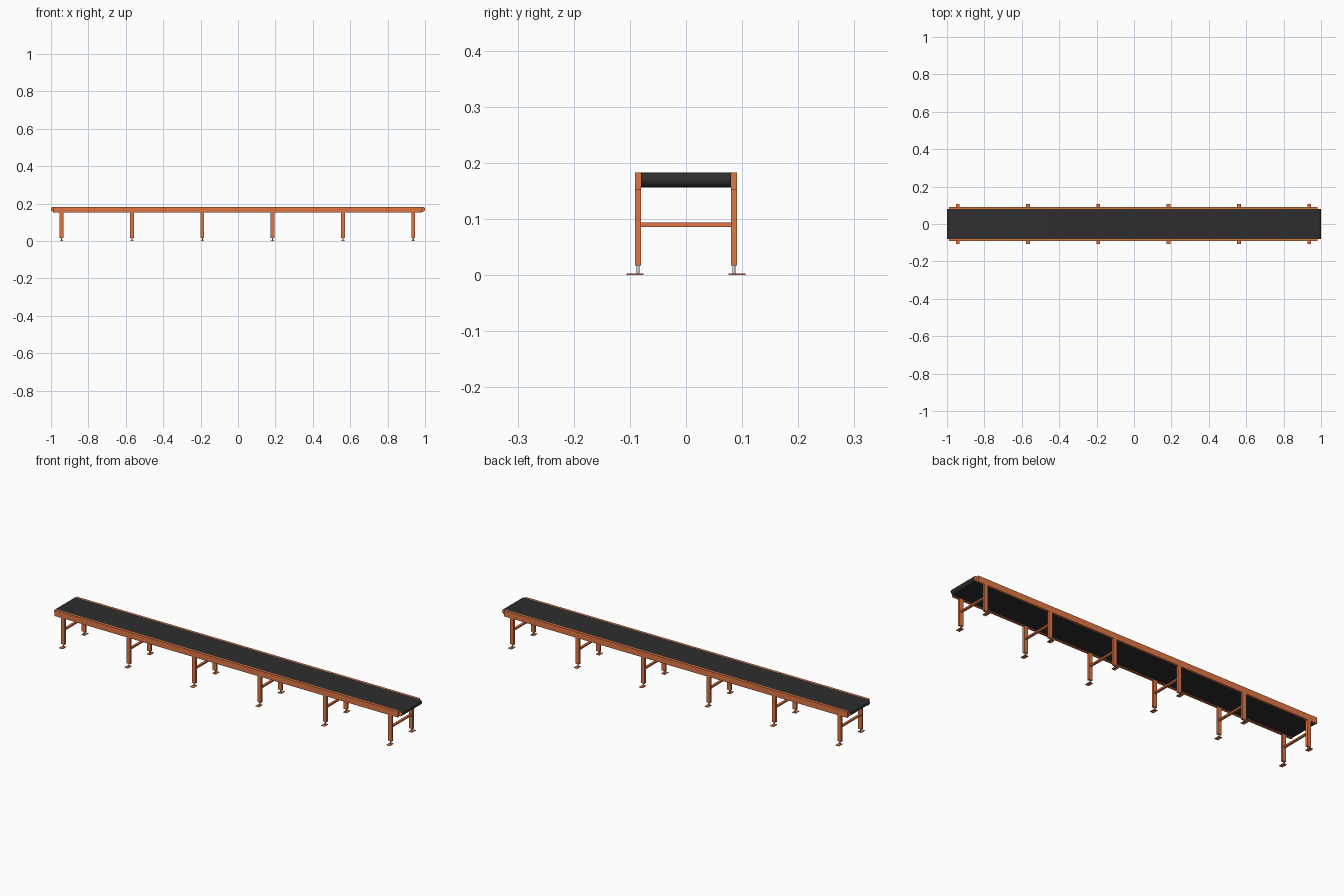
import bpy, bmesh
from math import pi, sin, cos, radians

if "Cube" in bpy.data.objects:
    bpy.data.objects.remove(bpy.data.objects["Cube"])


def material(name, color):
    m = bpy.data.materials.new(name)
    m.diffuse_color = (*color, 1)
    m.use_nodes = True
    m.node_tree.nodes["Principled BSDF"].inputs["Base Color"].default_value = m.diffuse_color
    return m


ORANGE = material("orange_paint", (0.75, 0.18, 0.06))
RUBBER = material("black_rubber", (0.027, 0.027, 0.027))


def box(name, x, y, z, mat=ORANGE):
    """Box given by its (min, max) range on each axis."""
    bpy.ops.mesh.primitive_cube_add(size=1, location=[sum(r) / 2 for r in (x, y, z)])
    ob = bpy.context.object
    ob.name = name
    ob.scale = [r[1] - r[0] for r in (x, y, z)]
    bpy.ops.object.transform_apply(location=False, rotation=False)
    ob.data.materials.append(mat)
    return ob


# Belt: stadium profile extruded across the width, with painted side faces
def belt(half_len, half_width, z0, z1, steps=12):
    r, zc = (z1 - z0) / 2, (z0 + z1) / 2
    profile = []
    for side in (1, -1):
        for i in range(steps + 1):
            a = -pi / 2 + pi * i / steps
            profile.append((side * (half_len - r + r * cos(a)), zc + side * r * sin(a)))
    bm = bmesh.new()
    face = bm.faces.new([bm.verts.new((x, -half_width, z)) for x, z in profile])
    ext = bmesh.ops.extrude_face_region(bm, geom=[face], use_keep_orig=True)
    moved = [g for g in ext["geom"] if isinstance(g, bmesh.types.BMVert)]
    bmesh.ops.translate(bm, verts=moved, vec=(0, 2 * half_width, 0))
    bmesh.ops.recalc_face_normals(bm, faces=bm.faces)
    for f in bm.faces:
        f.material_index = 1 if len(f.verts) > 4 else 0
    me = bpy.data.meshes.new("belt")
    bm.to_mesh(me)
    bm.free()
    me.materials.append(RUBBER)
    me.materials.append(ORANGE)
    ob = bpy.data.objects.new("belt", me)
    bpy.context.collection.objects.link(ob)
    bpy.ops.object.select_all(action='DESELECT')
    ob.select_set(True)
    bpy.context.view_layer.objects.active = ob
    bpy.ops.object.shade_smooth_by_angle(angle=radians(30))


belt(1.0, 0.08, 0.156, 0.183)

# Side rails
for s, side in ((-1, "front"), (1, "back")):
    box(f"{side}_rail", (-0.99, 0.982), sorted((s * 0.08, s * 0.091)), (0.152, 0.183))

# Six leg frames: two posts with levelling feet, joined by a cross bar
for i in range(6):
    x = -0.943 + 0.376 * i
    for s, side in ((-1, "front"), (1, "back")):
        box(f"{side}_leg_{i + 1}", (x - 0.0105, x + 0.0105),
            sorted((s * 0.08, s * 0.091)), (0.017, 0.152))
        bpy.ops.mesh.primitive_cylinder_add(vertices=16, radius=0.0028, depth=0.017,
                                            location=(x, s * 0.0855, 0.0105))
        bpy.context.object.name = f"{side}_foot_rod_{i + 1}"
        bpy.ops.object.shade_smooth_by_angle(angle=radians(30))
        box(f"{side}_foot_plate_{i + 1}", (x - 0.01, x + 0.01),
            sorted((s * 0.076, s * 0.106)), (0, 0.0025))
    box(f"cross_bar_{i + 1}", (x - 0.006, x + 0.006), (-0.08, 0.08), (0.086, 0.094))
